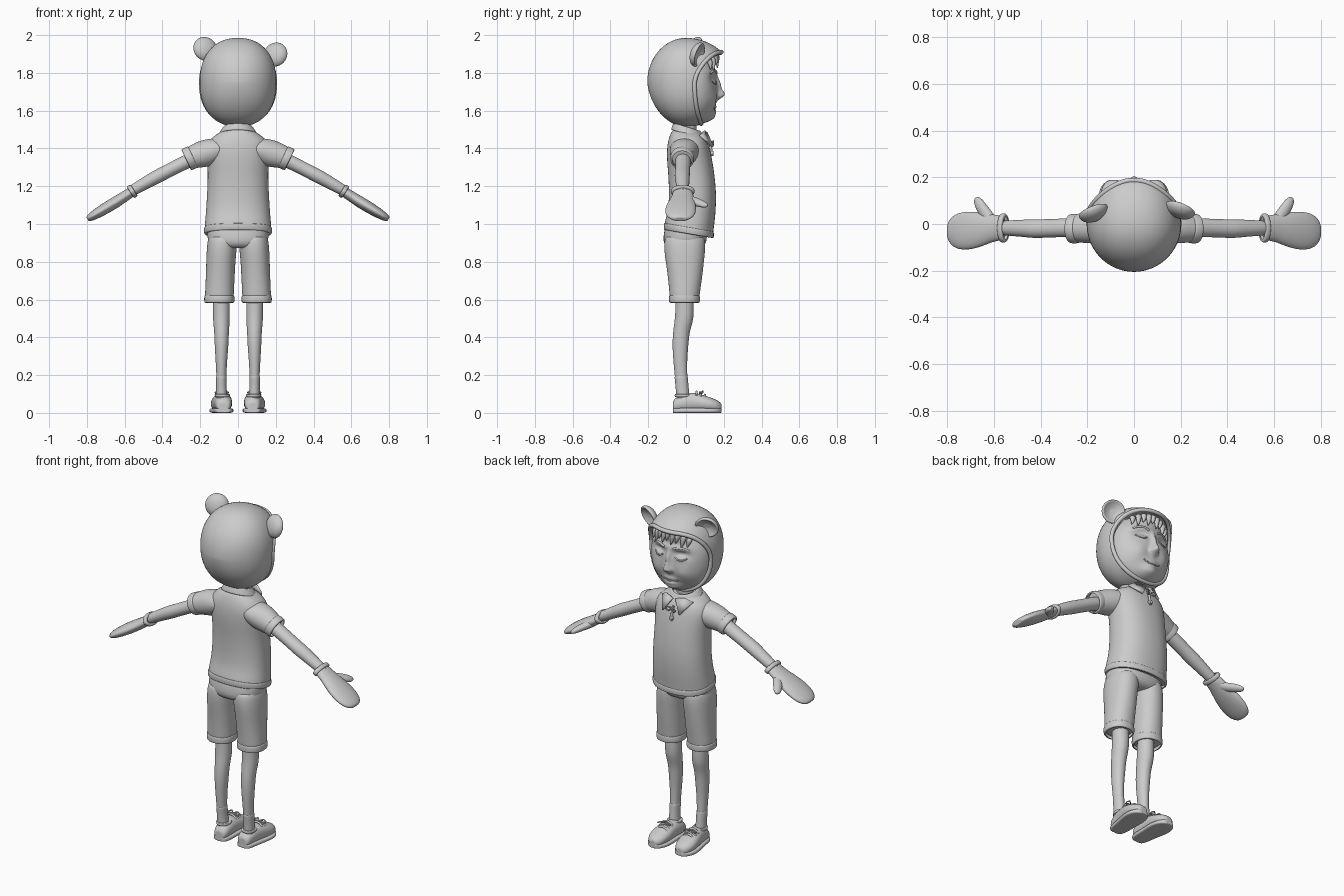
import bpy, bmesh, math
from mathutils import Vector as V

grey = bpy.data.materials.new("plain grey")
grey.diffuse_color = (0.6, 0.6, 0.6, 1)
X, Y, Z = V((1, 0, 0)), V((0, 1, 0)), V((0, 0, 1))


def ce(t, n):
    return math.copysign(abs(t) ** (2 / n), t)


def finish(ob, mirror=False, sub=0):
    ob.data.materials.clear()
    ob.data.materials.append(grey)
    for p in ob.data.polygons:
        p.use_smooth = True
    if mirror:
        ob.modifiers.new("mirror", "MIRROR")
    if sub:
        m = ob.modifiers.new("smooth", "SUBSURF")
        m.levels = m.render_levels = sub
    return ob


def skin(name, rings, mirror=False, sub=2, caps=(True, True)):
    """Bridge a list of closed rings of points."""
    bm = bmesh.new()
    vs = [[bm.verts.new(p) for p in r] for r in rings]
    k = len(vs[0])
    for a, b in zip(vs, vs[1:]):
        for i in range(k):
            bm.faces.new((a[i], a[(i + 1) % k], b[(i + 1) % k], b[i]))
    if caps[0]:
        bm.faces.new(vs[0])
    if caps[1]:
        bm.faces.new(vs[-1])
    bmesh.ops.recalc_face_normals(bm, faces=bm.faces)
    me = bpy.data.meshes.new(name)
    bm.to_mesh(me)
    bm.free()
    ob = bpy.data.objects.new(name, me)
    bpy.context.collection.objects.link(ob)
    return finish(ob, mirror, sub)


def loft(name, secs, u=X, v=Y, n=2.0, mirror=False, seg=20, cap=True, sub=2):
    """Sections are (x, y, z, radius u, radius v, optional tilt in y)."""
    if cap:
        f = lambda s: (*s[:3], s[3] * .6, s[4] * .6, *s[5:])
        secs = [f(secs[0]), *secs, f(secs[-1])]
    rings = []
    for s in secs:
        ring = []
        for i in range(seg):
            t = 2 * math.pi * i / seg
            d = u * (s[3] * ce(math.cos(t), n)) + v * (s[4] * ce(math.sin(t), n))
            if len(s) > 5:
                d.z += s[5] * d.y
            ring.append(V(s[:3]) + d)
        rings.append(ring)
    return skin(name, rings, mirror, sub, (cap, cap))


def band(name, c, axis, u, v, a, b, h, t, n=2.0, mirror=False, tilt=0):
    """Hem or cuff: a thick ring of height h and thickness t."""
    prof = [(-h, -t), (-h, 0), (-h * .8, t * .6), (h * .8, t * .6), (h, 0), (h, -t)]
    loft(name, [(*(V(c) + axis * p), a + q, b + q, tilt) for p, q in prof],
         u, v, n, mirror, cap=False)


def cord(name, pts, r, mirror=False, cyclic=False):
    cu = bpy.data.curves.new(name, "CURVE")
    cu.dimensions = "3D"
    cu.bevel_depth, cu.bevel_resolution, cu.use_fill_caps = r, 2, True
    sp = cu.splines.new("POLY")
    sp.points.add(len(pts) - 1)
    for p, q in zip(sp.points, pts):
        p.co = (*q, 1)
    sp.use_cyclic_u = cyclic
    ob = bpy.data.objects.new(name, cu)
    bpy.context.collection.objects.link(ob)
    bpy.ops.object.select_all(action="DESELECT")
    ob.select_set(True)
    bpy.context.view_layer.objects.active = ob
    bpy.ops.object.convert(target="MESH")
    finish(bpy.context.object, mirror)


# hood: open shell lofted from the back of the head to the face opening
K, N = 64, 26
rings = []
for j in range(N + 1):
    ring = []
    for i in range(K):
        p = 2 * math.pi * i / K
        s = math.sin(p)
        top = 100 + 36 * max(0, s) ** 1.4 + 8 * max(0, -s) ** 2
        th = math.radians(top) * max(j / N, .01)
        c, r = math.cos(th), math.sin(th)
        z = 1.75 + .235 * r * ce(s, 2.25)
        y = -c * (.205 if c > 0 else .26)
        if c > 0:
            y += .09 * max(0, 1.75 - z) * c
        ring.append(V((.203 * r * ce(math.cos(p), 2.25), y, z)))
    rings.append(ring)
edge = rings[-1]
rings.append([V((p.x * .9, p.y, 1.73 + (p.z - 1.73) * .9)) for p in edge])
skin("hood", rings, sub=0, caps=(True, False))
cord("hood_trim", [V((p.x * .98, p.y, 1.73 + (p.z - 1.73) * .98)) for p in edge], .012, cyclic=True)

# ears: cupped discs
for side, c in ((-1, (-.17, .042, 1.93)), (1, (.195, .055, 1.9))):
    nrm = V((side * .35, .9, -.3)).normalized()
    u = nrm.cross(Z).normalized()
    v = u.cross(nrm)
    prof = [(-.027, .012), (-.022, .042), (-.004, .064), (.014, .069), (.022, .06), (.01, .05), (-.004, .02)]
    loft("ear", [(*(V(c) + nrm * t), r, r) for t, r in prof], u, v)

# face: super-ellipsoid with soft bumps (x, z, width, height, depth)
half = [(.075, 1.765, .042, .028, -.022), (.072, 1.753, .03, .017, .018), (.018, 1.678, .012, .012, .014),
        (.085, 1.66, .04, .04, .008), (.06, 1.805, .05, .015, .01)]
bumps = half + [(-b[0], *b[1:]) for b in half] + [
    (0, 1.685, .02, .026, .032), (0, 1.735, .014, .05, .02), (0, 1.56, .06, .032, .034),
    (0, 1.618, .045, .012, .01), (0, 1.592, .035, .01, .01), (0, 1.87, .1, .03, .03)]


def bump(x, z):
    return sum(d * math.exp(-((x - a) / w) ** 2 - ((z - b) / h) ** 2) for a, b, w, h, d in bumps)


def face_y(x, z):
    q = 1 - abs(x / .183) ** 2.3 - abs((z - 1.72) / .2) ** 2.3
    return .01 + .155 * max(q, 0) ** (1 / 2.3) + bump(x, z)


rings = []
for j in range(81):
    th = math.pi * min(max(j / 80, .004), .996)
    r, yy = ce(math.sin(th), 2.3), -ce(math.cos(th), 2.3)
    ring = []
    for i in range(96):
        p = 2 * math.pi * i / 96
        x, z = .183 * r * ce(math.cos(p), 2.3), 1.72 + .2 * r * ce(math.sin(p), 2.3)
        ring.append((x, .01 + .155 * yy + (bump(x, z) * min(1, yy * 2) if yy > 0 else 0), z))
    rings.append(ring)
skin("face", rings, sub=0)


def on_face(f, x0, x1, k=12):
    xs = [x0 + (x1 - x0) * i / k for i in range(k + 1)]
    return [(x, face_y(x, f(x)), f(x)) for x in xs]


# face lines
cord("mouth", on_face(lambda x: 1.603 + 5 * x * x, -.055, .055), .004)
cord("eyelid", on_face(lambda x: 1.742 + 12 * (x - .072) ** 2, .04, .105), .004, True)
cord("eyebrow", on_face(lambda x: 1.812 - 7 * (x - .07) ** 2, .03, .115), .006, True)

# fringe of hair under the hood
for i in range(9):
    x = -.112 + .028 * i
    y = .168 - 3 * x * x
    drop = .055 + .018 * (i % 2)
    top = 1.9 - 2.2 * x * x
    loft("hair_tuft", [(x, y - .01, top, .02, .02), (x + .004, y, top - drop * .5, .015, .012),
                       (x + .012, y, top - drop, .003, .003)], seg=8, sub=1)

# neck, shirt and collar
loft("neck", [(0, .0, 1.45, .055, .055), (0, .005, 1.5, .05, .05), (0, .01, 1.57, .052, .052)])
loft("shirt", [(0, .015, .955, .178, .13, -.17), (0, .015, .985, .178, .13, -.17), (0, .03, 1.05, .171, .126, -.1),
               (0, .036, 1.15, .165, .126, 0), (0, .03, 1.25, .16, .123, 0), (0, .02, 1.33, .163, .121, 0),
               (0, .012, 1.4, .17, .114, 0), (0, .008, 1.445, .155, .102, 0), (0, .008, 1.478, .11, .088, -.1),
               (0, .01, 1.495, .07, .07, -.2)], n=2.3, seg=28)
band("shirt_hem", (0, .015, .965), Z, X, Y, .178, .13, .018, .008, 2.3, tilt=-.17)
loft("collar", [(0, .012, 1.472, .1, .088, -.3), (0, .012, 1.474, .105, .093, -.3), (0, .008, 1.5, .088, .08, -.3),
                (0, .005, 1.517, .076, .072, -.3), (0, .005, 1.512, .068, .066, -.3),
                (0, .005, 1.48, .066, .064, -.3)], cap=False)
flap = [V(p) for p in ((.008, .105, 1.478), (.06, .09, 1.49), (.1, .07, 1.468), (.055, .137, 1.405))]
skin("collar_flap", [flap, [p + V((0, .01, .006)) for p in flap]], True, 0)
cord("neck_opening", [(0, .12, 1.44), (0, .13, 1.41), (0, .139, 1.36)], .007)
loft("button", [(0, .13, 1.375, .014, .014), (0, .146, 1.375, .012, .012)], X, Z, seg=12)
cord("neck_lace", [(0, .13, 1.43), (.02, .145, 1.44), (.032, .145, 1.425), (.018, .143, 1.415), (0, .135, 1.43)], .004, True)

# sleeves and arms
d = V((.9, 0, -.43)).normalized()
up = V((.43, 0, .9)).normalized()
loft("sleeve", [(.08, -.005, 1.405, .085, .06), (.165, -.01, 1.375, .076, .078), (.22, -.016, 1.359, .065, .066),
                (.262, -.02, 1.345, .059, .058)], Y, up, mirror=True)
band("sleeve_cuff", (.256, -.02, 1.348), d, Y, up, .06, .059, .02, .007, mirror=True)
d2 = V((.87, 0, -.48)).normalized()
up2 = V((.48, 0, .87)).normalized()
loft("arm", [(.22, -.016, 1.355, .042, .04), (.31, -.016, 1.312, .04, .036), (.4, -.02, 1.265, .04, .036),
             (.43, -.02, 1.25, .041, .037), (.49, -.018, 1.217, .036, .033), (.58, -.017, 1.165, .031, .028)],
     Y, up2, mirror=True)

# mittens
d3 = V((.845, 0, -.535))
up3 = V((.535, 0, .845))
loft("mitten", [(.56, -.017, 1.172, .054, .028), (.6, -.017, 1.146, .057, .028), (.64, -.022, 1.12, .07, .031),
                (.69, -.027, 1.09, .082, .031), (.74, -.03, 1.06, .083, .028), (.778, -.031, 1.037, .068, .022),
                (.797, -.031, 1.025, .038, .014)], Y, up3, mirror=True)
band("mitten_cuff", (.56, -.017, 1.173), d3, Y, up3, .058, .032, .012, .009, mirror=True)
loft("thumb", [(.605, .0, 1.135, .03, .024), (.64, .05, 1.118, .027, .023), (.662, .085, 1.107, .024, .02),
               (.673, .105, 1.1, .017, .014), (.677, .114, 1.098, .007, .006)],
     V((.87, -.48, -.2)), Z, mirror=True, seg=12)

# shorts
loft("shorts_hips", [(0, .0, 1.0, .163, .108), (0, -.003, .95, .164, .116), (0, -.006, .9, .162, .117),
                     (0, -.008, .872, .13, .09)], n=2.4)
loft("shorts_leg", [(.08, -.006, .94, .08, .11), (.087, -.007, .86, .08, .11), (.091, -.006, .8, .078, .102),
                    (.094, -.005, .72, .077, .092), (.098, -.007, .64, .077, .082), (.099, -.008, .595, .077, .079)],
     n=2.2, mirror=True)
band("shorts_hem", (.099, -.008, .603), Z, X, Y, .077, .079, .02, .007, 2.2, True)

# legs and socks
loft("leg", [(.09, -.008, .64, .046, .048), (.088, -.007, .55, .045, .049), (.088, -.01, .49, .045, .05),
             (.087, -.025, .43, .039, .044), (.087, -.03, .36, .037, .043), (.088, -.031, .28, .031, .037),
             (.088, -.026, .19, .026, .033), (.088, -.018, .08, .025, .031)], mirror=True)
loft("sock", [(.088, -.026, .195, .028, .035), (.088, -.025, .185, .029, .036), (.088, -.02, .13, .027, .034),
              (.086, -.015, .07, .032, .038)], mirror=True)

# shoes
foot = [(.078, -.07, .03), (.077, -.055, .044), (.078, -.01, .05), (.083, .04, .054), (.087, .09, .061),
        (.089, .135, .06), (.089, .17, .045), (.088, .188, .022)]
tops = [.055, .075, .098, .104, .09, .074, .06, .042]
loft("shoe", [(x, y, h / 2 + .006, w * .95, h / 2) for (x, y, w), h in zip(foot, tops)], X, Z, 2.2, True)
loft("sole", [(x, y, .0125, w * 1.06, .0135) for x, y, w in foot], X, Z, 4, True)
band("shoe_collar", (.083, -.012, .092), Z, X, Y, .036, .044, .008, .008, mirror=True)
for y, z in ((.055, .105), (.078, .098), (.1, .089)):
    cord("lace", [(.085 + .036 * t, y, z + .007 - .02 * t * t) for t in (-1, -.5, 0, .5, 1)], .006, True)
for s in (-1, 1):
    cord("lace_bow", [(.086 + s * a, .078 + b, .108 + c) for a, b, c in
                      ((0, 0, 0), (.018, .012, .008), (.036, .012, 0), (.034, -.006, -.004), (.016, -.006, .002))],
         .004, True, True)
